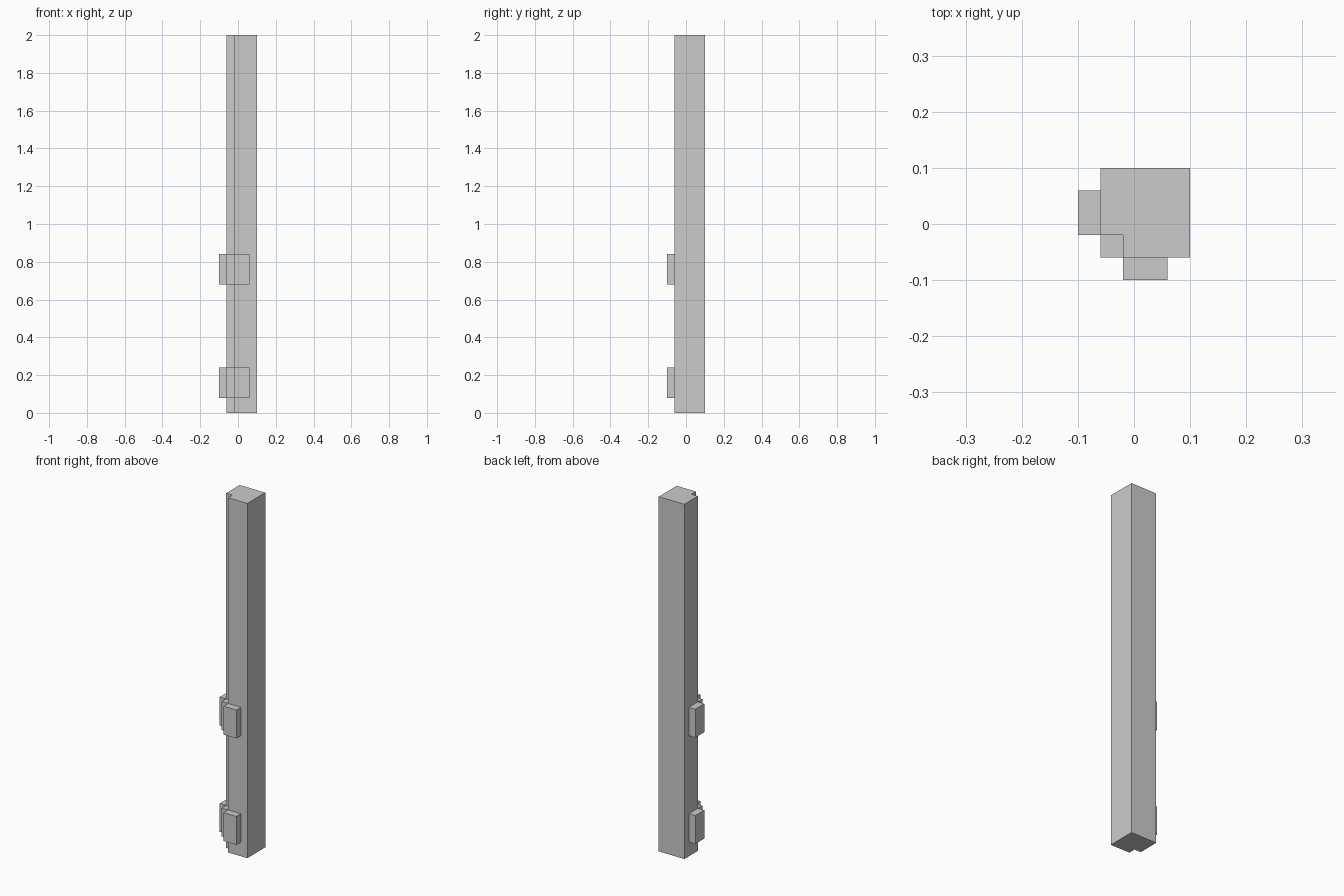
import bpy, bmesh

if "Cube" in bpy.data.objects:
    bpy.data.objects.remove(bpy.data.objects["Cube"])


def extrude_profile(name, profile, z0, z1):
    """Closed prism from a counter-clockwise plan profile."""
    bm = bmesh.new()
    face = bm.faces.new([bm.verts.new((x, y, z0)) for x, y in profile])
    ext = bmesh.ops.extrude_face_region(bm, geom=[face], use_keep_orig=True)
    top = [v for v in ext["geom"] if isinstance(v, bmesh.types.BMVert)]
    bmesh.ops.translate(bm, verts=top, vec=(0, 0, z1 - z0))
    bmesh.ops.recalc_face_normals(bm, faces=bm.faces)
    mesh = bpy.data.meshes.new(name)
    bm.to_mesh(mesh)
    bm.free()
    obj = bpy.data.objects.new(name, mesh)
    bpy.context.collection.objects.link(obj)
    return obj


# Square post with a full-height notch in its front left corner
extrude_profile("corner_post", [
    (-0.02, -0.06), (0.10, -0.06), (0.10, 0.10),
    (-0.06, 0.10), (-0.06, -0.02), (-0.02, -0.02)], 0.0, 2.0)

# Stepped brackets: lug on each outer face plus a block filling the notch
bracket = [
    (-0.02, -0.10), (0.06, -0.10), (0.06, 0.06), (-0.10, 0.06),
    (-0.10, -0.02), (-0.06, -0.02), (-0.06, -0.06), (-0.02, -0.06)]
for name, z in (("lower_bracket", 0.08), ("upper_bracket", 0.68)):
    extrude_profile(name, bracket, z, z + 0.16)
